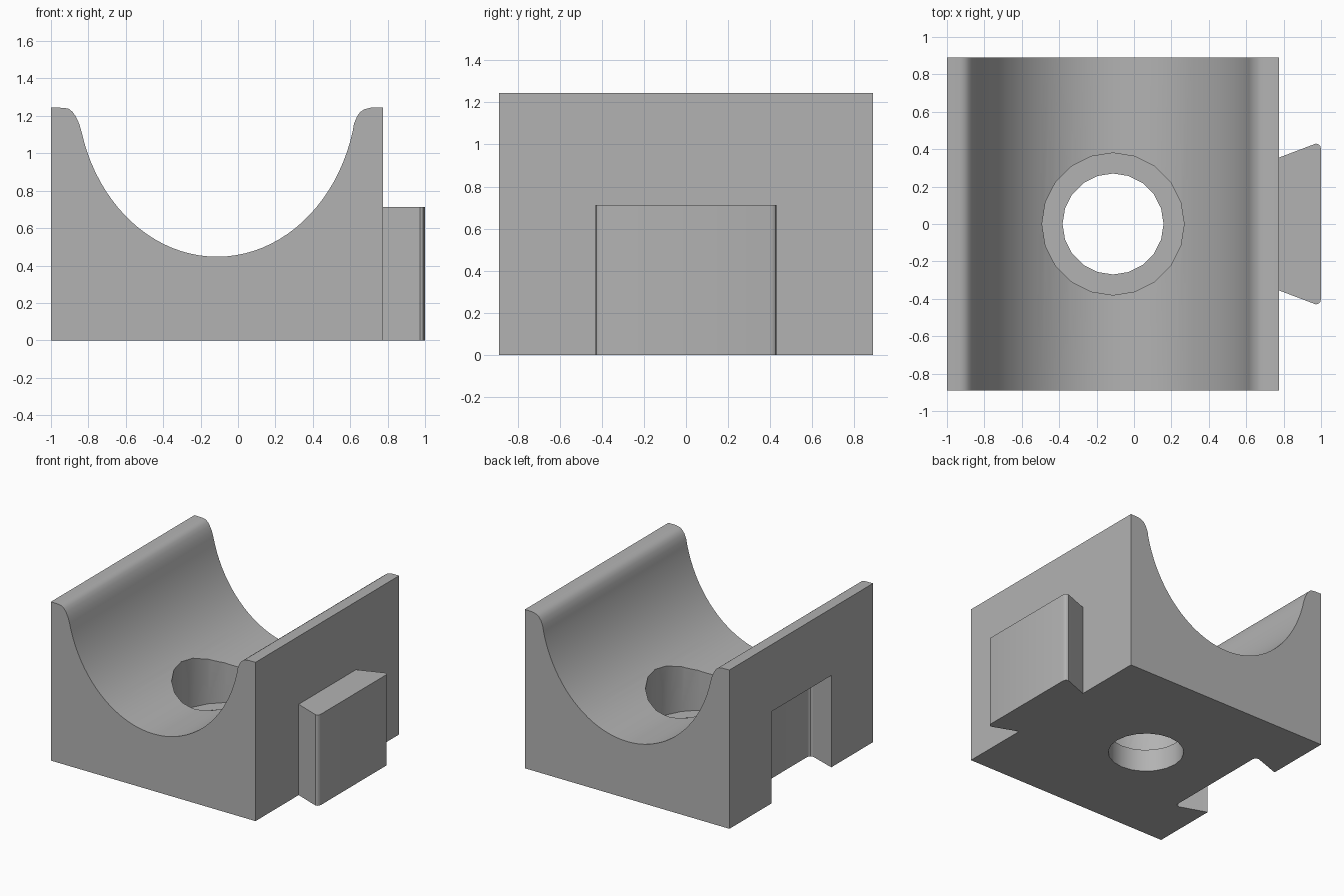
import bpy
import bmesh
import math

cube = bpy.data.objects.get("Cube")
if cube:
    bpy.data.objects.remove(cube, do_unlink=True)

MIN_X, MAX_X, HALF_Y, TOP = -1.0, 0.775, 0.89, 1.245
AXIS_X = -0.112

grey = bpy.data.materials.new("light grey")
grey.use_nodes = True
colour = (0.45, 0.45, 0.45, 1)
grey.diffuse_color = colour
grey.node_tree.nodes["Principled BSDF"].inputs["Base Color"].default_value = colour


def prism(name, points, direction):
    """Extrude a closed outline of 3D points along a direction."""
    bm = bmesh.new()
    face = bm.faces.new([bm.verts.new(p) for p in points])
    new = bmesh.ops.extrude_face_region(bm, geom=[face])["geom"]
    bmesh.ops.translate(bm, vec=direction,
                        verts=[v for v in new if isinstance(v, bmesh.types.BMVert)])
    bmesh.ops.recalc_face_normals(bm, faces=bm.faces)
    mesh = bpy.data.meshes.new(name)
    bm.to_mesh(mesh)
    bm.free()
    mesh.materials.append(grey)
    obj = bpy.data.objects.new(name, mesh)
    bpy.context.collection.objects.link(obj)
    return obj


def select(obj):
    bpy.ops.object.select_all(action='DESELECT')
    obj.select_set(True)
    bpy.context.view_layer.objects.active = obj


def cut(target, cutter):
    cutter.hide_render = True
    select(target)
    mod = target.modifiers.new("cut", 'BOOLEAN')
    mod.operation = 'DIFFERENCE'
    mod.solver = 'EXACT'
    mod.object = cutter
    bpy.ops.object.modifier_apply(modifier=mod.name)
    bpy.data.objects.remove(cutter, do_unlink=True)


def dovetail(root_x, depth, root, tip, z):
    """Dovetail outline with rounded outer corners, widening along +x."""
    half = [(0, root), (depth * 0.82, tip - 0.005), (depth * 0.88, tip),
            (depth * 0.95, tip - 0.005), (depth * 0.985, tip - 0.015), (depth, tip - 0.03)]
    outline = half + [(x, -y) for x, y in reversed(half)]
    return [(root_x + x, y, z) for x, y in outline]


def hole(name, radius, bottom, top):
    ring = [(AXIS_X + radius * math.cos(i * math.tau / 20),
             radius * math.sin(i * math.tau / 20), bottom) for i in range(20)]
    return prism(name, ring, (0, 0, top - bottom))


# Cradle body: block with an elliptical trough and rounded lips
limit = math.asin(0.967)
trough = []
for i in range(41):
    a = -limit + 2 * limit * i / 40
    trough.append((AXIS_X + 0.75 * math.sin(a), 0.447 + 0.9 * (1 - math.cos(a))))
left_lip = [(-1, TOP), (-0.93, 1.243), (-0.905, 1.238), (-0.885, 1.222),
            (-0.868, 1.198), (-0.849, 1.158)]
right_lip = [(0.62, 1.158), (0.637, 1.198), (0.653, 1.22), (0.674, 1.235),
             (0.71, 1.244), (MAX_X, TOP)]
profile = [(MIN_X, 0)] + left_lip + trough + right_lip + [(MAX_X, 0)]
body = prism("cradle_body", [(x, -HALF_Y, z) for x, z in profile], (0, 2 * HALF_Y, 0))

# Stepped bolt hole and dovetail slot
cut(body, hole("bolt_cutter", 0.27, -0.1, 0.9))
cut(body, hole("counterbore_cutter", 0.38, 0.175, 0.9))
cut(body, prism("slot_cutter", dovetail(MIN_X - 0.01, 0.25, 0.368, 0.445, -0.1), (0, 0, 0.82)))

# Dovetail key on the opposite side
key = prism("dovetail_key", dovetail(MAX_X, 0.225, 0.355, 0.43, 0), (0, 0, 0.712))

for obj in (body, key):
    select(obj)
    bpy.ops.object.shade_smooth_by_angle(angle=math.radians(30))
